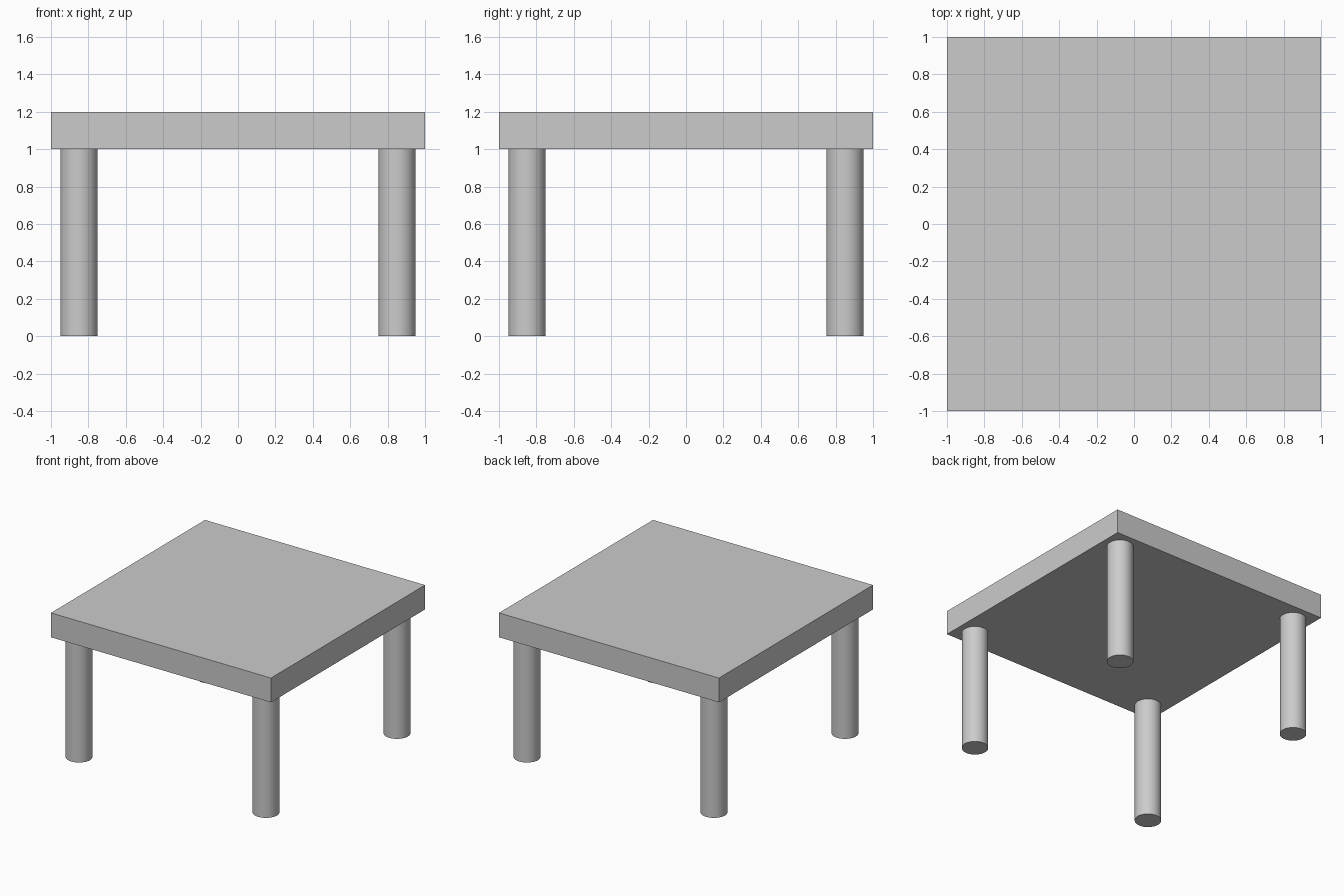
import bpy
from math import radians

if "Cube" in bpy.data.objects:
    bpy.data.objects.remove(bpy.data.objects["Cube"])

# Table top: a flat square slab
bpy.ops.mesh.primitive_cube_add(size=1, location=(0, 0, 1.1))
top = bpy.context.object
top.name = "table_top"
top.scale = (2, 2, 0.2)
bpy.ops.object.transform_apply(location=False, rotation=False, scale=True)


# Legs: round posts inset from each corner
def add_leg(name, x, y):
    bpy.ops.mesh.primitive_cylinder_add(vertices=32, radius=0.1, depth=1,
                                        location=(x, y, 0.5))
    bpy.context.object.name = name
    bpy.ops.object.shade_smooth_by_angle(angle=radians(30))


for side_y, y in (("front", -0.85), ("back", 0.85)):
    for side_x, x in (("left", -0.85), ("right", 0.85)):
        add_leg(f"{side_y}_{side_x}_leg", x, y)
